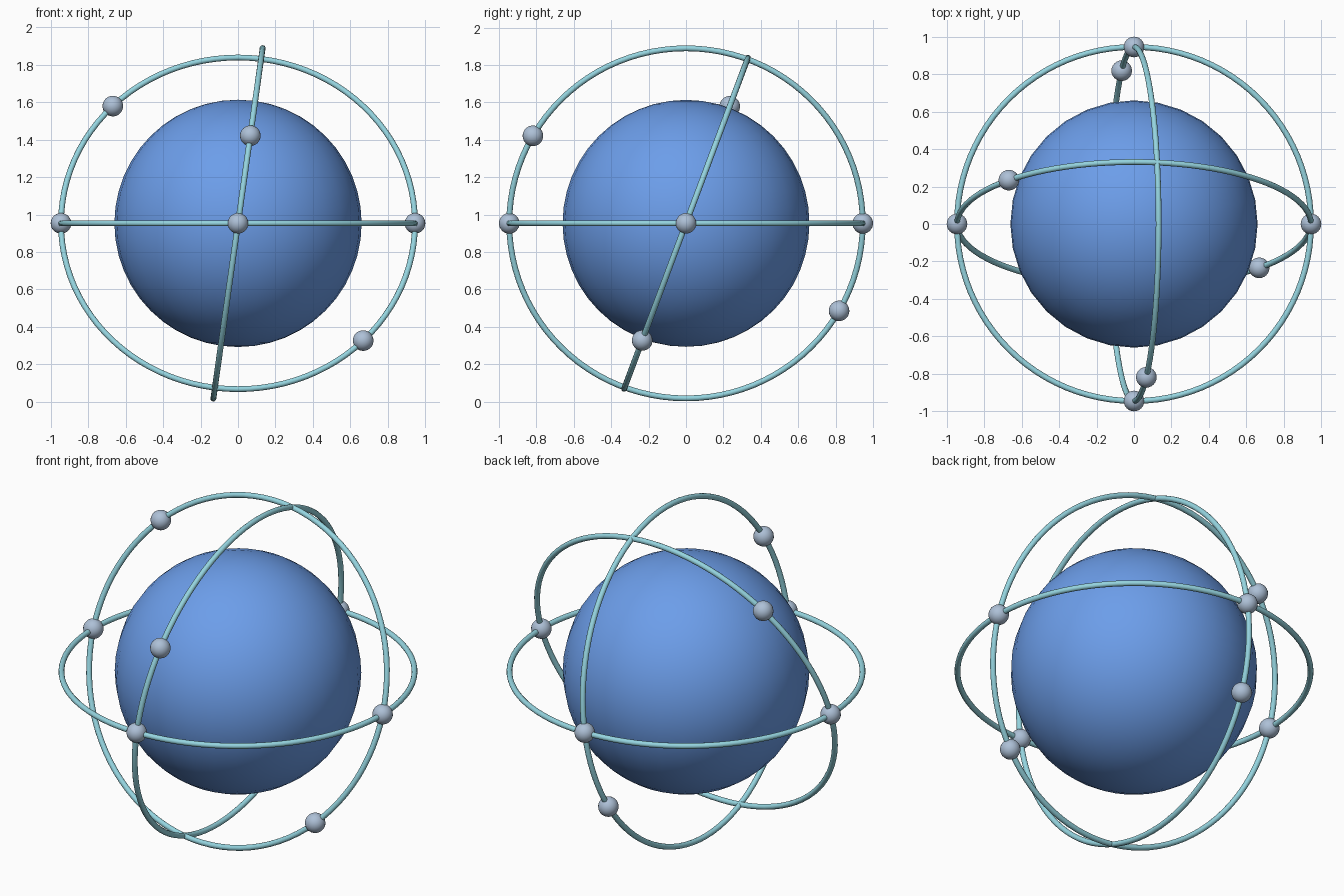
import bpy
from math import radians, sin, cos
from mathutils import Matrix, Vector

if "Cube" in bpy.data.objects:
    bpy.data.objects.remove(bpy.data.objects["Cube"])

CZ = 0.953          # height of the shared centre
R = 0.945           # orbit radius
TUBE = 0.0155
BEAD = 0.055


def material(name, rgb):
    m = bpy.data.materials.new(name)
    m.diffuse_color = (*rgb, 1)
    m.use_nodes = True
    m.node_tree.nodes["Principled BSDF"].inputs["Base Color"].default_value = m.diffuse_color
    return m


BLUE = material("core_blue", (0.15, 0.34, 0.82))
CYAN = material("ring_cyan", (0.30, 0.66, 0.74))
STEEL = material("bead_steel", (0.42, 0.53, 0.68))


def finish(name, mat):
    ob = bpy.context.object
    ob.name = name
    ob.data.materials.append(mat)
    bpy.ops.object.shade_smooth()
    return ob


def sphere(name, loc, radius, seg, rings, mat):
    bpy.ops.mesh.primitive_uv_sphere_add(segments=seg, ring_count=rings,
                                         radius=radius, location=loc)
    return finish(name, mat)


def orbit(name, rot, bead_angles):
    """Torus in the rotated XY plane with beads at the given angles."""
    bpy.ops.mesh.primitive_torus_add(major_radius=R, minor_radius=TUBE,
                                     major_segments=96, minor_segments=12,
                                     location=(0, 0, CZ), rotation=rot.to_euler())
    finish(name + "_ring", CYAN)
    for i, a in enumerate(bead_angles):
        p = rot @ Vector((R * cos(radians(a)), R * sin(radians(a)), 0))
        sphere(f"{name}_bead_{i + 1}", p + Vector((0, 0, CZ)), BEAD, 24, 16, STEEL)


# central ball
sphere("core_ball", (0, 0, CZ), 0.66, 32, 24, BLUE)

# level orbit, orbit leaning back, orbit leaning sideways
orbit("level_orbit", Matrix.Rotation(0, 3, 'X'), (0, 90, 180, 270))
orbit("back_tilted_orbit", Matrix.Rotation(radians(69.5), 3, 'X'), (135, 315))
orbit("side_tilted_orbit", Matrix.Rotation(radians(-82), 3, 'Y'), (-60, 120))
